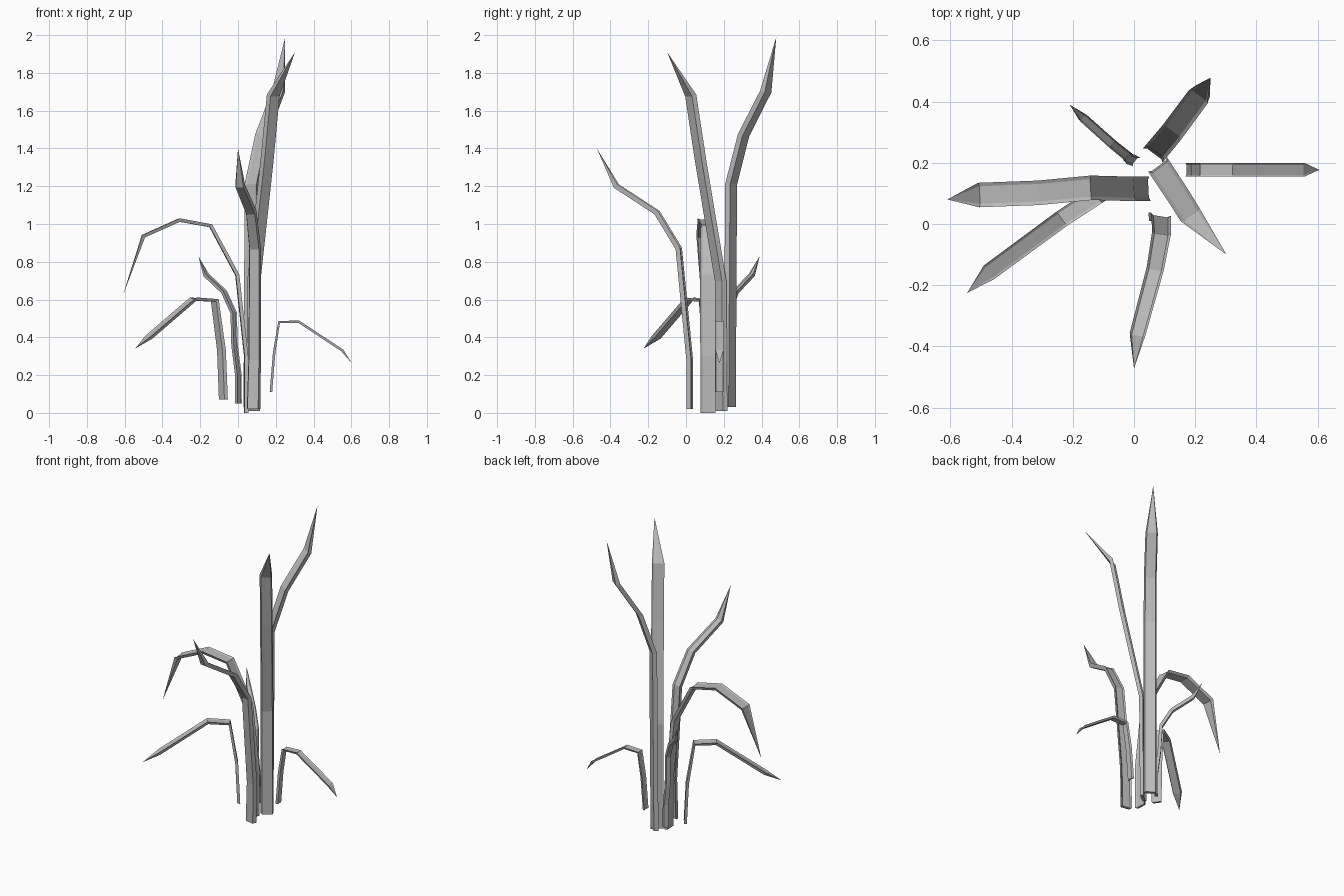
import bpy
import bmesh
from mathutils import Vector

cube = bpy.data.objects.get("Cube")
if cube:
    bpy.data.objects.remove(cube, do_unlink=True)

# One plain grey for the whole plant
grey = bpy.data.materials.new("plain grey")
grey.use_nodes = True
color = (0.5, 0.5, 0.5, 1.0)
grey.diffuse_color = color
grey.node_tree.nodes["Principled BSDF"].inputs["Base Color"].default_value = color

# Shallow channel cross-section: (share of width, share of thickness)
SECTION = [(-.5, .6), (-.4, -.5), (.4, -.5), (.5, .6), (.36, .3), (-.36, .3)]


def blade(name, width, thick, path, end_width=None):
    """Sweep the channel section along a path and close it to a pointed tip."""
    pts = [Vector(p) for p in path]
    end_width = end_width or width
    heading = pts[-1] - pts[0]
    heading.z = 0
    side = Vector((0, 0, 1)).cross(heading.normalized())
    bm = bmesh.new()
    rings = []
    last = len(pts) - 2
    for i, p in enumerate(pts[:-1]):
        ahead = (pts[i + 1] - p).normalized()
        behind = (p - pts[i - 1]).normalized() if i else ahead
        along = (ahead + behind).normalized()
        up = along.cross(side).normalized()
        w = width + (end_width - width) * i / last
        rings.append([bm.verts.new(p + side * (a * w) + up * (b * thick))
                      for a, b in SECTION])
    n = len(SECTION)
    bm.faces.new(rings[0])
    for lo, hi in zip(rings, rings[1:]):
        for k in range(n):
            j = (k + 1) % n
            bm.faces.new((lo[k], lo[j], hi[j], hi[k]))
    tip = bm.verts.new(pts[-1])
    for k in range(n):
        bm.faces.new((rings[-1][k], rings[-1][(k + 1) % n], tip))
    bmesh.ops.recalc_face_normals(bm, faces=bm.faces[:])
    mesh = bpy.data.meshes.new(name)
    bm.to_mesh(mesh)
    bm.free()
    mesh.materials.append(grey)
    obj = bpy.data.objects.new(name, mesh)
    bpy.context.collection.objects.link(obj)


# Tall upright blades
blade("tall_back_blade", .08, .024, [
    (.07, .235, .03), (.075, .242, 1.21), (.13, .308, 1.47),
    (.217, .425, 1.7), (.25, .478, 1.99)], .075)
blade("tall_right_blade", .078, .022, [
    (.085, .185, .01), (.088, .18, .7), (.157, .075, 1.33),
    (.19, .022, 1.68), (.302, -.1, 1.91)], .075)
blade("front_blade", .072, .024, [
    (.08, .018, .02), (.086, .018, .28), (.088, -.04, .87),
    (.068, -.155, 1.06), (.01, -.37, 1.2), (0, -.472, 1.4)], .052)

# Arching and drooping blades
blade("arching_blade", .08, .017, [
    (.042, .115, 0), (.042, .115, .3), (-.005, .114, .73),
    (-.145, .118, .99), (-.31, .102, 1.02), (-.5, .095, .935),
    (-.61, .08, .62)])
blade("low_front_blade", .062, .016, [
    (-.08, .12, .07), (-.09, .113, .33), (-.125, .09, .595),
    (-.235, .018, .602), (-.47, -.155, .4), (-.545, -.225, .34)], .056)
blade("small_back_blade", .036, .018, [
    (0, .21, .05), (0, .21, .2), (-.02, .215, .36), (-.025, .225, .53),
    (-.075, .265, .64), (-.17, .35, .73), (-.21, .39, .83)], .03)
blade("low_side_blade", .045, .012, [
    (.175, .177, .11), (.192, .177, .32), (.218, .177, .48),
    (.32, .177, .483), (.552, .177, .33), (.605, .177, .26)])
